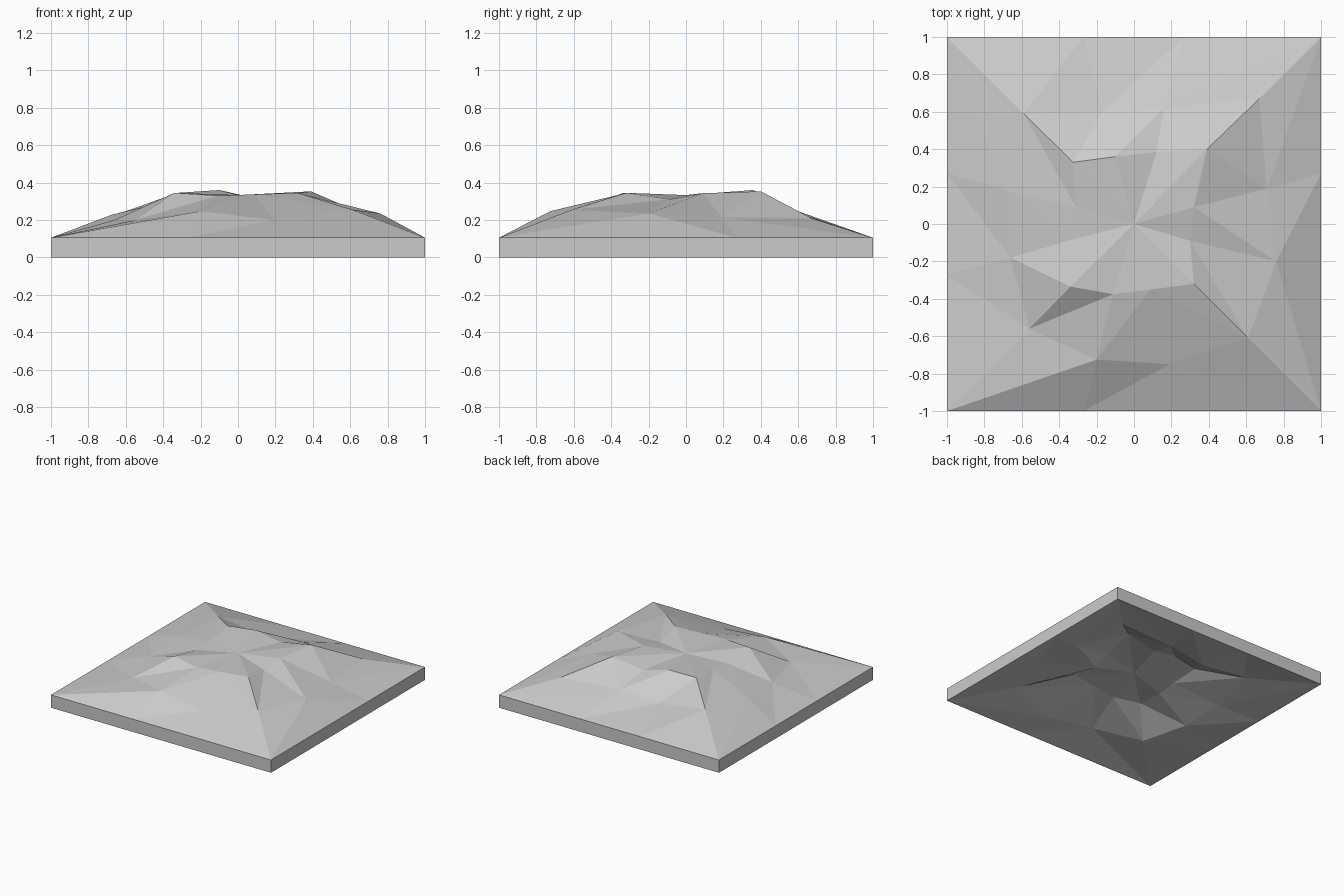
import bpy
import bmesh

if "Cube" in bpy.data.objects:
    bpy.data.objects.remove(bpy.data.objects["Cube"], do_unlink=True)

EDGE = 0.105      # height of the side walls
CORE = 0.163      # thickness below the hill
THIRD = 0.27      # position of the inner points along each side

# Rings run anticlockwise from the front right-hand corner (-x, -y)
summit = (0, 0, 0.333)
plateau_ring = [
    (-.34, -.335, .345), (-.11, -.375, .33), (.09, -.35, .337),
    (.32, -.32, .345), (.3, -.09, .31), (.32, .09, .343),
    (.39, .4, .353), (.12, .385, .31), (-.1, .36, .36),
    (-.325, .33, .345), (-.31, .09, .32), (-.32, -.08, .305),
]
slope_ring = [
    (-.56, -.56, .197), (-.2, -.725, .247), (.19, -.75, .2),
    (.61, -.61, .255), (.76, -.2, .235), (.71, .19, .215),
    (.67, .67, .21), (.16, .62, .23), (-.17, .6, .195),
    (-.59, .59, .25), (-.68, .18, .226), (-.66, -.18, .2),
]


def square_ring(z):
    """Four sides of three segments, built by quarter turns."""
    points = []
    for quarter in range(4):
        for x, y in ((-1, -1), (-THIRD, -1), (THIRD, -1)):
            for _ in range(quarter):
                x, y = -y, x
            points.append((x, y, z))
    return points


def bridge(bm, outer, inner, flipped):
    """Join two rings by triangles; flipped segments use the other diagonal."""
    count = len(outer)
    for i in range(count):
        j = (i + 1) % count
        if i in flipped:
            bm.faces.new((outer[i], outer[j], inner[i]))
            bm.faces.new((outer[j], inner[j], inner[i]))
        else:
            bm.faces.new((outer[i], outer[j], inner[j]))
            bm.faces.new((outer[i], inner[j], inner[i]))


def hill_surface(bm, border_z, drop, outer_flips, inner_flips):
    """Faceted hill, lowered by drop inside its border; returns the border."""
    slope_points = [(x, y, z - drop) for x, y, z in slope_ring]
    plateau_points = [(x, y, z - drop) for x, y, z in plateau_ring]
    border, slope, plateau = (
        [bm.verts.new(p) for p in ring]
        for ring in (square_ring(border_z), slope_points, plateau_points)
    )
    bridge(bm, border, slope, outer_flips)
    bridge(bm, slope, plateau, inner_flips)
    peak = bm.verts.new((summit[0], summit[1], summit[2] - drop))
    for a, b in zip(plateau, plateau[1:] + plateau[:1]):
        bm.faces.new((a, b, peak))
    return border


def grey_material():
    mat = bpy.data.materials.new("light_grey_stone")
    mat.use_nodes = True
    colour = (0.6, 0.6, 0.6, 1)
    mat.diffuse_color = colour
    mat.node_tree.nodes["Principled BSDF"].inputs["Base Color"].default_value = colour
    return mat


# Hill surface, hollow underside and straight side walls
bm = bmesh.new()
upper = hill_surface(bm, EDGE, 0, {2, 4, 5}, {2, 6})
lower = hill_surface(bm, 0, CORE, {1, 2, 4, 5}, {2, 4, 6})
for i in range(len(upper)):
    j = (i + 1) % len(upper)
    bm.faces.new((lower[i], lower[j], upper[j], upper[i]))
bmesh.ops.recalc_face_normals(bm, faces=bm.faces[:])

mesh = bpy.data.meshes.new("terrain_tile")
bm.to_mesh(mesh)
bm.free()
mesh.materials.append(grey_material())
tile = bpy.data.objects.new("terrain_tile", mesh)
bpy.context.collection.objects.link(tile)
